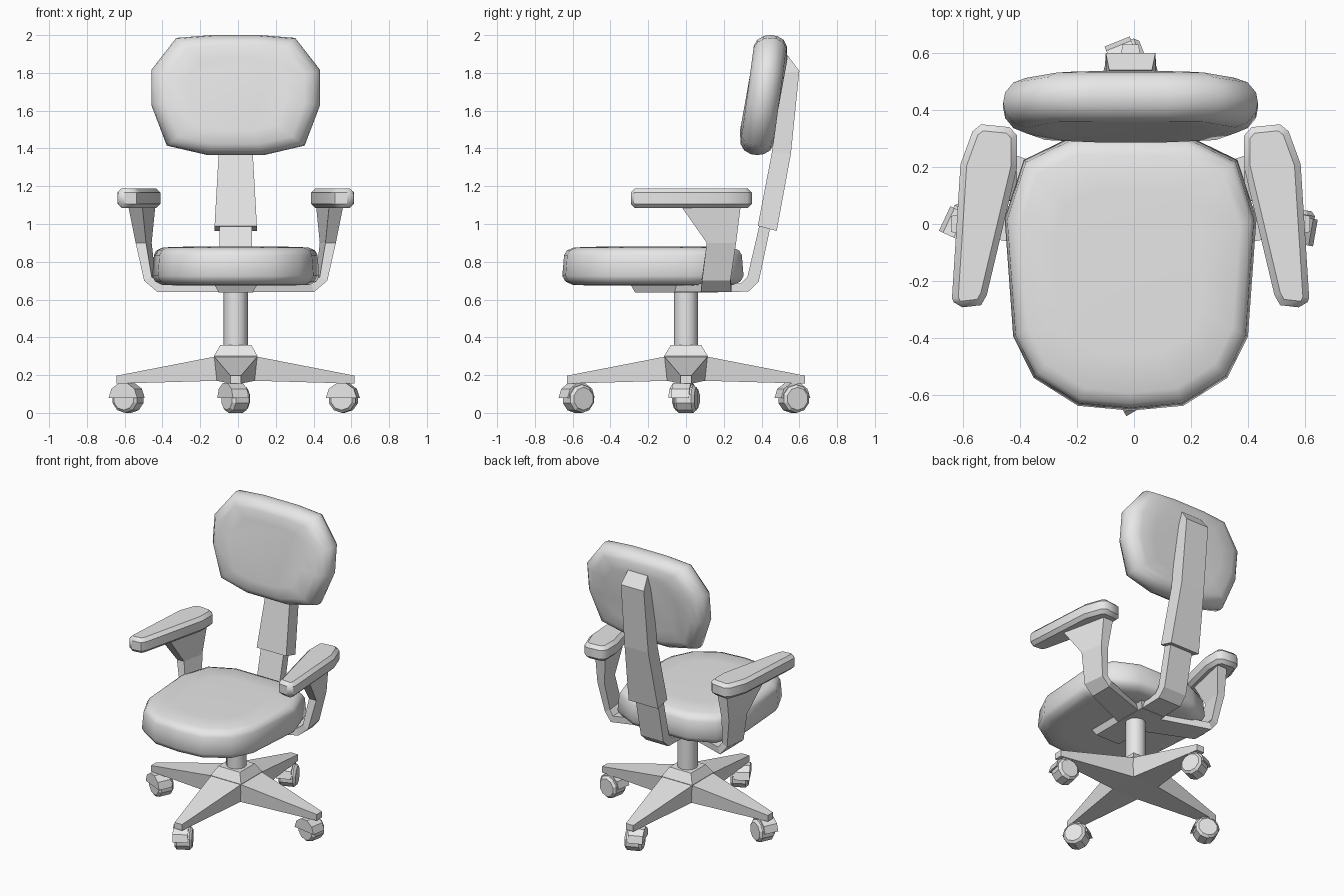
import bpy, bmesh
from math import cos, sin, pi, radians
from mathutils import Matrix, Vector

old = bpy.data.objects.get("Cube")
if old:
    bpy.data.objects.remove(old)

CX = -0.012  # symmetry plane of the chair

grey = bpy.data.materials.new("light_grey")
grey.use_nodes = True
grey.diffuse_color = (0.8, 0.8, 0.8, 1)
grey.node_tree.nodes["Principled BSDF"].inputs["Base Color"].default_value = (0.8, 0.8, 0.8, 1)


def loft(name, rings, smooth=0, bevel=0, matrix=Matrix()):
    """Skin a list of equal-length rings and cap both ends."""
    bm = bmesh.new()
    rows = [[bm.verts.new(matrix @ Vector(p)) for p in ring] for ring in rings]
    n = len(rows[0])
    for a, b in zip(rows, rows[1:]):
        for i in range(n):
            j = (i + 1) % n
            bm.faces.new((a[i], a[j], b[j], b[i]))
    bm.faces.new(rows[0])
    bm.faces.new(rows[-1])
    bmesh.ops.recalc_face_normals(bm, faces=bm.faces)
    mesh = bpy.data.meshes.new(name)
    bm.to_mesh(mesh)
    bm.free()
    mesh.materials.append(grey)
    obj = bpy.data.objects.new(name, mesh)
    obj.location.x = CX
    bpy.context.collection.objects.link(obj)
    if bevel:
        mod = obj.modifiers.new("Bevel", "BEVEL")
        mod.width, mod.segments = bevel, 1
        mod.limit_method, mod.angle_limit = "ANGLE", radians(70)
    if smooth:
        bpy.ops.object.select_all(action="DESELECT")
        obj.select_set(True)
        bpy.context.view_layer.objects.active = obj
        bpy.ops.object.shade_smooth_by_angle(angle=radians(smooth))
    return obj


def rect(hx, hy, z, cy=0):
    return [(-hx, cy - hy, z), (hx, cy - hy, z), (hx, cy + hy, z), (-hx, cy + hy, z)]


def mirrored(half):
    return half + [(-x, y) for x, y in reversed(half) if x > 0]


def circle(r, z, n=12):
    return [(r * cos(2 * pi * i / n), r * sin(2 * pi * i / n), z) for i in range(n)]


# Seat cushion: plan outline stacked in scaled layers
plan = mirrored([(0, -.655), (.185, -.638), (.34, -.54), (.412, -.395),
                 (.442, .02), (.375, .225), (.21, .305)])
layers = [(.7, .675), (.88, .677), (.965, .695), (1, .725), (.98, .835),
          (.95, .86), (.87, .876), (.6, .88)]
loft("seat_cushion", [[(x * s, (y + .17) * s - .17, z) for x, y in plan]
                      for s, z in layers], smooth=75)

# Back cushion: front outline stacked through its thickness, leaning back
face = mirrored([(.13, 2.0), (.315, 1.985), (.447, 1.815), (.447, 1.63),
                 (.365, 1.415), (.15, 1.365)])
layers = [(.6, -.092), (.82, -.088), (.92, -.07), (.985, -.035), (1, 0),
          (.985, .035), (.92, .07), (.82, .086), (.6, .09)]
loft("back_cushion", [[(x * s, .412 + .11 * (z - 1.68) + t, (z - 1.685) * s + 1.685)
                       for x, z in face] for s, t in layers], smooth=75)

# Upright behind the back cushion: (half width, front y, front z, back y, back z)
post = [(.112, .38, .99, .48, .963), (.09, .455, 1.38, .555, 1.37),
        (.087, .51, 1.8, .60, 1.81), (.075, .52, 1.87, .54, 1.89)]
loft("back_post", [[(-w, yf, zf), (w, yf, zf), (w, yb, zb), (-w, yb, zb)]
                   for w, yf, zf, yb, zb in post])

# Bent bracket from under the seat up into the upright
bend = [(.08, .685, .08, .638), (.29, .685, .33, .642), (.325, .72, .385, .695),
        (.395, 1.02, .45, 1.0)]
loft("back_bracket", [[(-.086, a, b), (.086, a, b), (.086, c, d), (-.086, c, d)]
                      for a, b, c, d in bend])

# Tapered plate under the seat
loft("seat_plate", [rect(.09, .22, .638, -.05), rect(.12, .25, .69, -.05)])

# Arms: (front y, back y, inner x z, outer x z, toe-out)
arm = [(-.1, .1, 0, .69, 0, .64, 0),
       (.08, .24, .40, .685, .415, .64, 0),
       (.085, .235, .435, .72, .475, .70, .01),
       (.11, .265, .46, .90, .515, .90, .015),
       (-.03, .29, .46, 1.1, .535, 1.1, .035)]
pad = [(.425, .34), (.525, .35), (.555, .325), (.597, .21), (.627, -.26),
       (.612, -.295), (.525, -.285), (.505, -.25), (.398, .2), (.398, .31)]
for side, s in (("left", 1), ("right", -1)):
    loft(side + "_arm_bracket",
         [[(s * (ix + t), yf, iz), (s * (ox + t), yf, oz),
           (s * (ox - t), yb, oz), (s * (ix - t), yb, iz)]
          for yf, yb, ix, iz, ox, oz, t in arm])
    loft(side + "_armrest", [[(s * x, y, z) for x, y in pad] for z in (1.085, 1.188)],
         smooth=50, bevel=.022)

# Column and base hub
loft("column", [circle(.064, .34), circle(.064, .66)], smooth=40)
loft("base_hub", [rect(.1, .1, .17), rect(.116, .116, .3), rect(.082, .08, .36)])

# Four legs, each with a swivelled caster
wheel = [(-.055, .06), (-.04, .075), (.04, .075), (.055, .06)]
for i, (side, turn) in enumerate((("right_side", 80), ("back", 22),
                                  ("left_side", 65), ("front", 30))):
    side = {"right_side": "left", "left_side": "right"}.get(side, side)
    quarter = Matrix.Rotation(i * pi / 2, 4, "Z")
    loft(side + "_leg", [[(r, -w1, z1), (r, w1, z1), (r, w2, z2), (r, -w2, z2)]
                         for r, w1, z1, w2, z2 in ((.1, .1, .17, .116, .3),
                                                   (.63, .028, .155, .028, .197))],
         matrix=quarter)
    spot = quarter @ Vector((.57, 0, .075))
    place = Matrix.Translation(spot) @ Matrix.Rotation(radians(turn), 4, "Z")
    loft(side + "_caster_wheel",
         [[(x, r * cos(pi * (k + .5) / 5), r * sin(pi * (k + .5) / 5)) for k in range(10)]
          for x, r in wheel], matrix=place)
    # Hood over the top half of the wheel
    hood = [(.083 * cos(pi * k / 5), .005 + .081 * sin(pi * k / 5)) for k in range(6)]
    loft(side + "_caster_hood", [[(x, y, z) for y, z in hood] for x in (-.065, .03)],
         matrix=place)
    loft(side + "_caster_stem", [rect(.02, .02, .06), rect(.02, .02, .1)], matrix=place)
